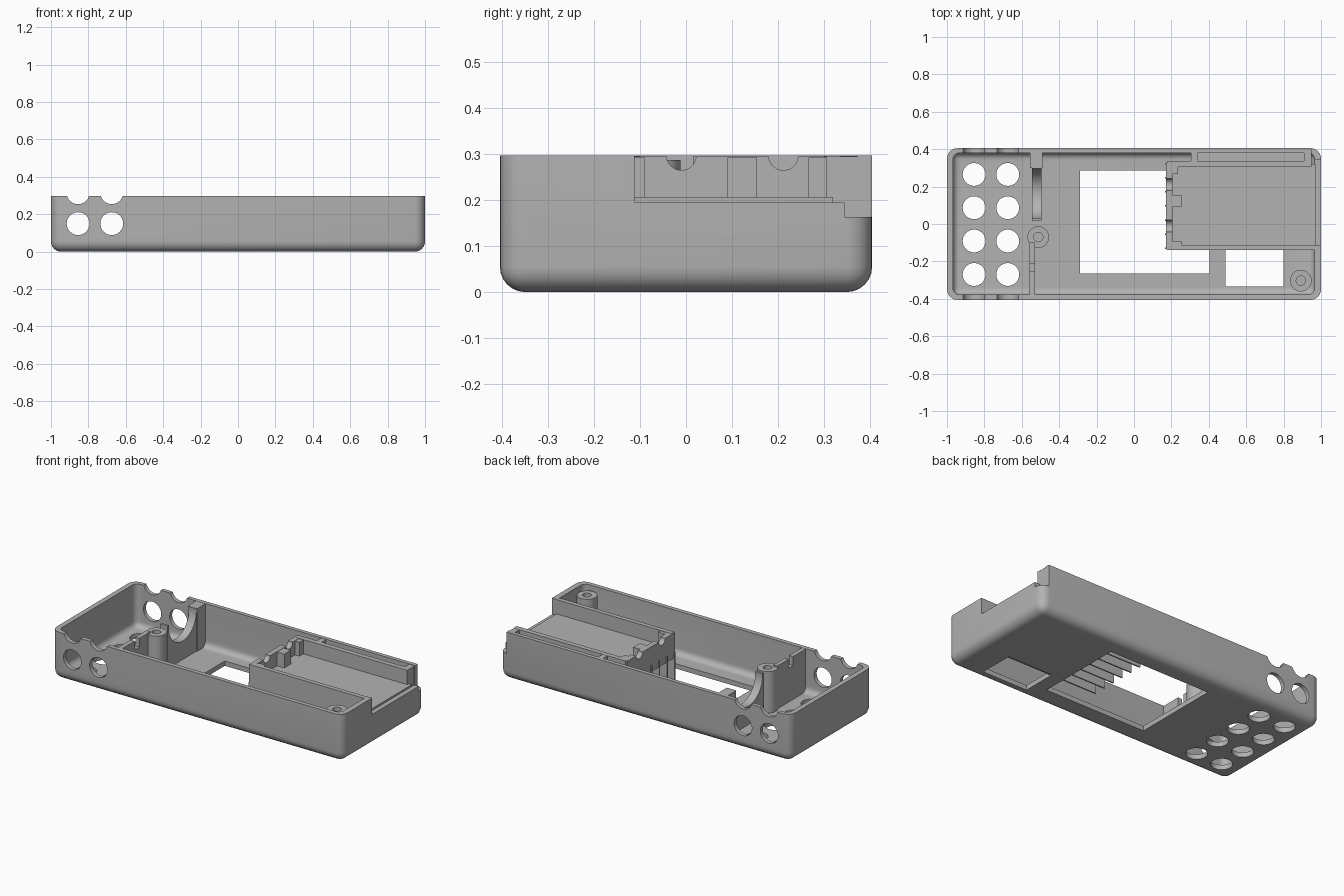
import bpy, bmesh, math
from mathutils import Matrix, Vector

if "Cube" in bpy.data.objects:
    bpy.data.objects.remove(bpy.data.objects["Cube"], do_unlink=True)

grey = bpy.data.materials.new("plain grey")
grey.use_nodes = True
grey.diffuse_color = (0.45, 0.45, 0.45, 1)
grey.node_tree.nodes["Principled BSDF"].inputs["Base Color"].default_value = (0.45, 0.45, 0.45, 1)


def finish(name, bm):
    mesh = bpy.data.meshes.new(name)
    bmesh.ops.recalc_face_normals(bm, faces=bm.faces)
    bm.to_mesh(mesh)
    bm.free()
    mesh.materials.append(grey)
    obj = bpy.data.objects.new(name, mesh)
    bpy.context.collection.objects.link(obj)
    return obj


def box(name, x, y, z, radius=0):
    """Box from (min, max) pairs; a radius rounds the upright and bottom edges."""
    bm = bmesh.new()
    bmesh.ops.create_cube(bm, size=1)
    for v in bm.verts:
        v.co = Vector([(r[0] + r[1]) / 2 + c * (r[1] - r[0]) for c, r in zip(v.co, (x, y, z))])
    if radius:
        edges = [e for e in bm.edges if min(v.co.z for v in e.verts) < z[1] - 0.001]
        bmesh.ops.bevel(bm, geom=edges, offset=radius, segments=6, profile=0.5, affect='EDGES')
    return finish(name, bm)


def rod(name, centre, radius, length, axis='Z'):
    bm = bmesh.new()
    bmesh.ops.create_cone(bm, cap_ends=True, segments=40, radius1=radius, radius2=radius, depth=length)
    turn = {'X': Matrix.Rotation(math.pi / 2, 4, 'Y'),
            'Y': Matrix.Rotation(math.pi / 2, 4, 'X'), 'Z': Matrix()}[axis]
    bm.transform(Matrix.Translation(centre) @ turn)
    return finish(name, bm)


def select(obj):
    bpy.ops.object.select_all(action='DESELECT')
    obj.select_set(True)
    bpy.context.view_layer.objects.active = obj


def cut(obj, cutter):
    cutter.hide_render = True
    mod = obj.modifiers.new("cut", 'BOOLEAN')
    mod.operation, mod.solver, mod.object = 'DIFFERENCE', 'EXACT', cutter
    select(obj)
    bpy.ops.object.modifier_apply(modifier=mod.name)
    bpy.data.objects.remove(cutter, do_unlink=True)


def smooth(obj):
    select(obj)
    bpy.ops.object.shade_smooth_by_angle(angle=math.radians(30))


TOP = 0.297
FLOOR = 0.03

# Rounded open shell
shell = box("case_shell", (-1, 1), (-0.405, 0.405), (0, TOP), 0.055)
cut(shell, box("cavity", (-0.968, 0.965), (-0.378, 0.38), (FLOOR, 0.5), 0.035))

# Floor windows
cut(shell, box("main_window", (-0.29, 0.405), (-0.265, 0.285), (-0.1, 0.1)))
cut(shell, box("small_window", (0.49, 0.8), (-0.335, -0.12), (-0.1, 0.1)))

# Round vents in the floor, the side walls and the end wall
vent_x = (-0.855, -0.675)
vent_y = (0.265, 0.087, -0.091, -0.27)
vent_z = (0.15, 0.315)
for x in vent_x:
    for y in vent_y:
        cut(shell, rod("floor_vent", (x, y, 0), 0.061, 0.2))
    for z in vent_z:
        cut(shell, rod("side_vent", (x, 0, z), 0.061, 1.2, 'Y'))
for y in vent_y:
    for z in vent_z:
        cut(shell, rod("end_vent", (-1, y, z), 0.061, 0.16, 'X'))

# Stepped opening in the far end
cut(shell, box("end_opening", (0.95, 1.2), (-0.112, 0.6), (0.195, 0.5)))
cut(shell, box("end_step", (0.95, 1.2), (0.345, 0.6), (0.163, 0.5)))
smooth(shell)

# Tray floor and walls
box("tray_floor", (0.18, 0.97), (-0.135, 0.32), (0.165, 0.207))
box("tray_front_wall", (0.18, 0.97), (-0.14, -0.112), (0.15, TOP - 0.001))
box("tray_back_wall", (0.18, 0.949), (0.305, 0.336), (0.15, TOP - 0.001))

# Narrow slot beside the tray
box("slot_floor", (0.31, 0.94), (0.33, 0.385), (0.15, 0.2))
box("slot_end_inner", (0.305, 0.34), (0.325, 0.39), (FLOOR - 0.01, TOP - 0.002))
box("slot_end_outer", (0.91, 0.948), (0.325, 0.39), (FLOOR - 0.01, TOP - 0.002))

# Tray end wall with two cable notches and stops
tray_end = box("tray_end_wall", (0.172, 0.205), (-0.137, 0.33), (0.14, TOP - 0.002))
for y in (-0.01, 0.212):
    cut(tray_end, rod("cable_notch", (0.2, y, TOP), 0.032, 0.2, 'X'))
smooth(tray_end)
for i, (depth, y0, y1) in enumerate(((0.255, -0.115, -0.09), (0.255, 0.09, 0.155), (0.235, 0.267, 0.31))):
    box(f"tray_stop_{i + 1}", (0.19, depth), (y0, y1), (0.18, TOP - 0.004))

# Thin ribs under the tray
for i in range(7):
    y = -0.13 + i * 0.0755
    box(f"tray_rib_{i + 1}", (0.166, 0.93), (y - 0.004, y + 0.004), (0.006, 0.18))

# Divider with a notch beside the vented bay
divider = box("divider_wall", (-0.558, -0.53), (-0.39, -0.1), (FLOOR - 0.01, TOP - 0.001))
cut(divider, box("divider_notch", (-0.7, -0.4), (-0.255, -0.21), (0.24, 0.4)))

# Curved holder and its end block
holder = box("curved_holder", (-0.545, -0.495), (0.015, 0.31), (FLOOR - 0.01, TOP - 0.002))
cut(holder, rod("holder_scoop", (-0.52, 0.163, 0.28), 0.135, 0.3, 'X'))
smooth(holder)
box("holder_block", (-0.555, -0.49), (0.3, 0.39), (FLOOR - 0.01, TOP - 0.001))

# Screw posts
for name, x, y, top in (("middle_post", -0.512, -0.07, 0.287), ("corner_post", 0.892, -0.303, 0.272)):
    post = rod(name, (x, y, (top + 0.02) / 2), 0.058, top - 0.02)
    cut(post, rod("screw_hole", (x, y, top), 0.025, 0.3))
    smooth(post)
